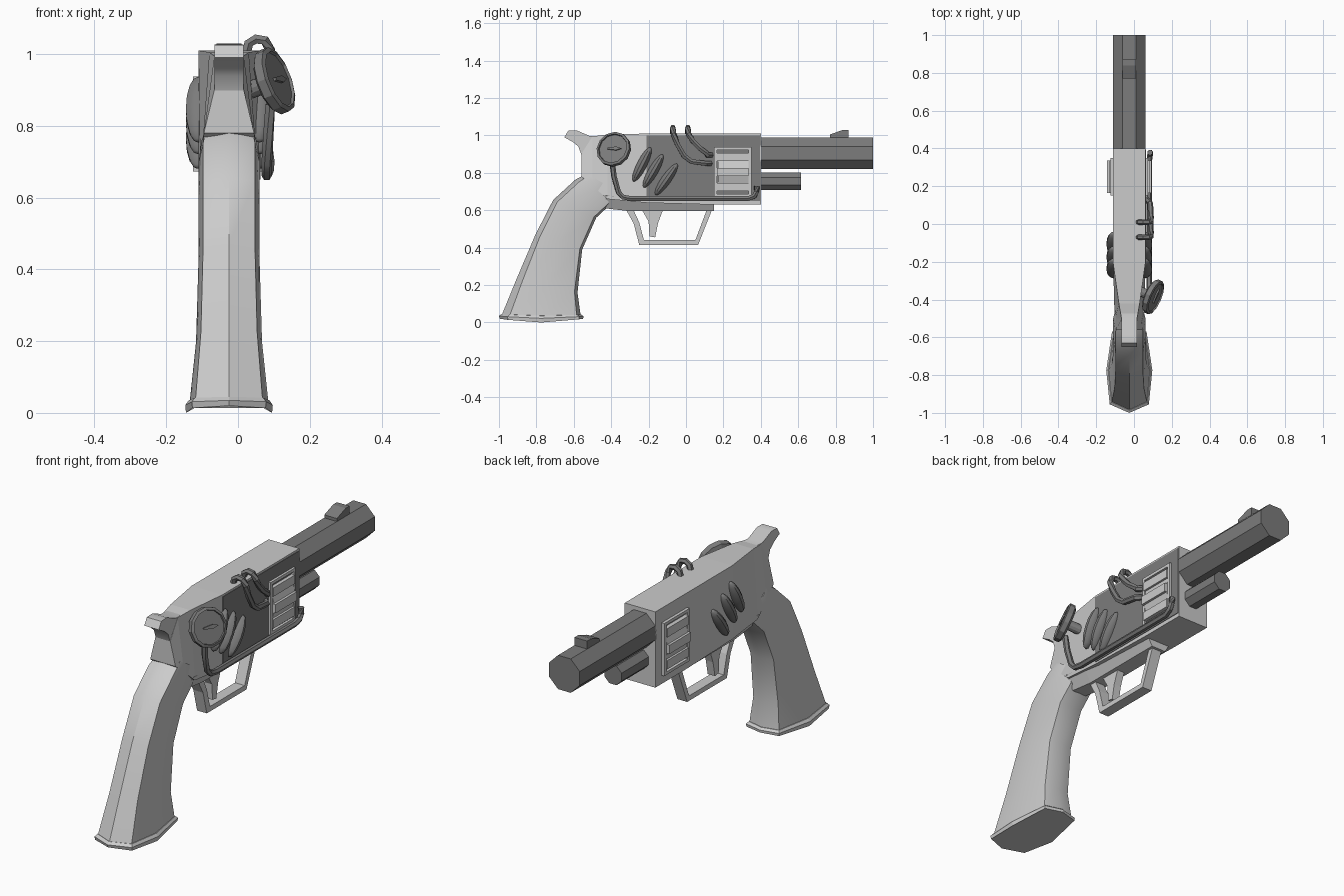
import bpy, bmesh, math
from mathutils import Vector, Matrix

if "Cube" in bpy.data.objects:
    bpy.data.objects.remove(bpy.data.objects["Cube"])

CX = -0.025  # middle plane of the frame


def material(name, v):
    m = bpy.data.materials.new(name)
    m.diffuse_color = (v, v, v, 1)
    m.use_nodes = True
    m.node_tree.nodes["Principled BSDF"].inputs["Base Color"].default_value = m.diffuse_color
    return m


LIGHT = material("light_grey", 0.6)
DARK = material("dark_grey", 0.2)


def finish(name, bm, mat, smooth=None):
    bmesh.ops.recalc_face_normals(bm, faces=bm.faces)
    me = bpy.data.meshes.new(name)
    bm.to_mesh(me)
    bm.free()
    ob = bpy.data.objects.new(name, me)
    bpy.context.collection.objects.link(ob)
    me.materials.append(mat)
    if smooth:
        bpy.ops.object.select_all(action='DESELECT')
        ob.select_set(True)
        bpy.context.view_layer.objects.active = ob
        bpy.ops.object.shade_smooth_by_angle(angle=math.radians(smooth))
    return ob


def loft(name, rings, mat, smooth=None):
    """Skin a list of equal length point rings and cap both ends."""
    bm = bmesh.new()
    vs = [[bm.verts.new(p) for p in r] for r in rings]
    n = len(rings[0])
    for a, b in zip(vs, vs[1:]):
        for i in range(n):
            j = (i + 1) % n
            bm.faces.new((a[i], a[j], b[j], b[i]))
    bm.faces.new(vs[0])
    bm.faces.new(vs[-1])
    return finish(name, bm, mat, smooth)


def plate(name, yz, x0, x1, mat, smooth=None):
    """Side outline extruded across x."""
    return loft(name, [[(x, y, z) for y, z in yz] for x in (x0, x1)], mat, smooth)


def rod(name, sides, r, y0, y1, z, mat, phase=0.5, rx=None):
    a = [2 * math.pi * (i + phase) / sides for i in range(sides)]
    return loft(name, [[(CX + (rx or r) * math.cos(t), y, z + r * math.sin(t)) for t in a]
                       for y in (y0, y1)], mat)


def tube(name, pts, r, mat, sides=6):
    """Round pipe following a path of points."""
    pts = [Vector(p) for p in pts]
    rings = []
    for i, p in enumerate(pts):
        d = (pts[min(i + 1, len(pts) - 1)] - pts[max(i - 1, 0)]).normalized()
        m = d.to_track_quat('Z', 'Y').to_matrix()
        rings.append([p + m @ Vector((r * math.cos(2 * math.pi * k / sides),
                                      r * math.sin(2 * math.pi * k / sides), 0))
                      for k in range(sides)])
    return loft(name, rings, mat, 40)


# Main body: y, top z, bottom z, top half width, bottom half width
body = [(0.4, 1.01, 0.63, 0.085, 0.085), (0.15, 1.01, 0.63, 0.085, 0.085),
        (-0.21, 1.01, 0.64, 0.085, 0.085), (-0.42, 1.005, 0.66, 0.055, 0.08),
        (-0.5, 0.995, 0.73, 0.041, 0.075), (-0.56, 0.9, 0.78, 0.041, 0.07)]
loft("body", [[(CX - b, y, lo), (CX + b, y, lo), (CX + t, y, hi), (CX - t, y, hi)]
              for y, hi, lo, t, b in body], LIGHT)

# Dark side cover on the right
plate("side_cover", [(0.395, 0.65), (0.395, 1.0), (-0.21, 1.0), (-0.21, 0.65)],
      CX + 0.08, CX + 0.088, DARK)

# Hammer spur at the back
plate("hammer", [(-0.65, 0.99), (-0.63, 1.025), (-0.585, 1.027), (-0.515, 0.997),
                 (-0.42, 1.0), (-0.45, 0.8), (-0.53, 0.78), (-0.55, 0.87),
                 (-0.575, 0.94), (-0.605, 0.965)], CX - 0.04, CX + 0.04, LIGHT, 40)

# Tapered underside
under = [(0.15, 0.595, 0.04), (-0.3, 0.595, 0.04), (-0.43, 0.61, 0.04)]
loft("underside", [[(CX - b, y, lo), (CX + b, y, lo), (CX + 0.08, y, lo + 0.07),
                    (CX - 0.08, y, lo + 0.07)] for y, lo, b in under], LIGHT)


# Grip: eight sided sections given by back point, front point and half width
def section(yb, zb, yf, zf, w, sag=0.0):
    out = []
    for f, s in ((0, 0), (0.1, 0.85), (0.5, 1), (0.95, 0.75),
                 (1, 0), (0.95, -0.75), (0.5, -1), (0.1, -0.85)):
        out.append((CX + s * w, yb + (yf - yb) * f,
                    zb + (zf - zb) * f - sag * math.sin(math.pi * f)))
    return out


loft("grip", [section(-0.985, 0.04, -0.563, 0.035, 0.11, 0.01),
              section(-0.905, 0.235, -0.58, 0.16, 0.092),
              section(-0.805, 0.47, -0.555, 0.39, 0.085),
              section(-0.71, 0.655, -0.48, 0.56, 0.085),
              section(-0.59, 0.765, -0.405, 0.63, 0.085),
              section(-0.53, 0.795, -0.40, 0.72, 0.077)], LIGHT, 35)
loft("grip_cap", [section(-0.985, 0.045, -0.56, 0.042, 0.112, 0.008),
                  section(-1.0, 0.035, -0.548, 0.033, 0.122, 0.012),
                  section(-0.995, 0.02, -0.55, 0.02, 0.12, 0.02)], LIGHT)

# Trigger guard and trigger
plate("trigger_guard", [(-0.33, 0.62), (-0.28, 0.53), (-0.25, 0.415), (0.065, 0.415),
                        (0.15, 0.63), (0.11, 0.6), (0.05, 0.44), (-0.225, 0.44),
                        (-0.25, 0.535), (-0.28, 0.6)], CX - 0.027, CX + 0.027, LIGHT)
plate("trigger", [(-0.24, 0.61), (-0.2, 0.54), (-0.195, 0.46), (-0.165, 0.455),
                  (-0.15, 0.53), (-0.12, 0.61)], CX - 0.02, CX + 0.02, LIGHT)

# Barrel, lower rod and sight
R8 = 0.085 / math.cos(math.pi / 8)
rod("barrel", 8, R8, 0.39, 1.0, 0.905, DARK)
rod("lower_rod", 8, 0.052, 0.39, 0.615, 0.755, DARK)
plate("front_sight", [(0.77, 0.98), (0.77, 1.005), (0.84, 1.03), (0.87, 1.03), (0.87, 0.98)],
      CX - 0.035, CX + 0.035, DARK)

# Revolving drum showing in a framed opening on both sides
rod("drum", 10, 0.125, 0.17, 0.335, 0.805, LIGHT, 0.0, 0.112)
for s, label in ((1, "right"), (-1, "left")):
    x0, x1 = CX + s * 0.08, CX + s * 0.1
    for part, y0, y1, z0, z1 in (("top", 0.15, 0.35, 0.922, 0.937), ("bottom", 0.15, 0.35, 0.673, 0.688),
                                 ("rear", 0.15, 0.165, 0.688, 0.922), ("fore", 0.335, 0.35, 0.688, 0.922)):
        plate(f"opening_{part}_{label}", [(y0, z0), (y1, z0), (y1, z1), (y0, z1)], x0, x1, LIGHT)
    # Ribs across the drum
    for z in (0.885, 0.805, 0.725):
        plate(f"drum_rib_{label}", [(0.165, z - 0.022), (0.335, z - 0.022),
                                    (0.335, z + 0.022), (0.165, z + 0.022)],
              x0, CX + s * (0.118 if z == 0.805 else 0.106), LIGHT)
    # Leaning oval fins
    for y, z, lean in ((-0.235, 0.845, 27), (-0.175, 0.81, 30), (-0.105, 0.765, 35)):
        bm = bmesh.new()
        bmesh.ops.create_uvsphere(bm, u_segments=10, v_segments=8, radius=1)
        bmesh.ops.transform(bm, verts=bm.verts, matrix=Matrix.Translation((CX + s * 0.085, y, z))
                            @ Matrix.Rotation(math.radians(-lean), 4, 'X')
                            @ Matrix.Diagonal((0.037, 0.027, 0.103, 1)))
        finish(f"fin_{label}", bm, DARK, 40)

# Tilted dial with a stem and needle
axis = Vector((0.87, -0.37, 0.33)).normalized()
turn = axis.to_track_quat('Z', 'Y').to_matrix()
hub = Vector((0.1, -0.385, 0.925))


def dial_ring(r, h, n=12):
    return [hub + turn @ Vector((r * math.cos(2 * math.pi * k / n),
                                 r * math.sin(2 * math.pi * k / n), h)) for k in range(n)]


loft("dial", [dial_ring(0.08, -0.02), dial_ring(0.095, -0.01), dial_ring(0.095, 0.015),
              dial_ring(0.082, 0.02), dial_ring(0.08, 0.012)], DARK)
loft("dial_stem", [dial_ring(0.025, -0.1), dial_ring(0.025, -0.015)], DARK)
side = axis.cross(Vector((0, 0, 1))).normalized()
side = -side if side.y < 0 else side
up = side.cross(axis)
outline = [side * a + up * b for a, b in ((-0.03, 0.004), (0.02, 0.01), (0.05, 0), (0.02, -0.01), (-0.03, -0.004))]
loft("dial_needle", [[hub + p + axis * h for p in outline] for h in (0.012, 0.02)], DARK)

# Long pipe under the cover and the two hoses over the top
tube("long_pipe", [(0.09, -0.395, 0.86), (0.085, -0.385, 0.78), (0.08, -0.36, 0.695), (0.08, -0.335, 0.67),
                   (0.08, -0.29, 0.662), (0.08, 0.33, 0.662), (0.085, 0.365, 0.675),
                   (0.087, 0.378, 0.70), (0.085, 0.378, 0.73)], 0.015, DARK)
for y, z, label in ((-0.07, 0.0, "rear"), (0.01, 0.045, "fore")):
    end = y + (0.2 if label == "rear" else 0.125)
    tube(f"hose_{label}", [(0.02, y, 0.99), (0.03, y, 1.03), (0.05, y, 1.042), (0.075, y, 1.038),
                           (0.09, y + 0.003, 1.01), (0.09, y + 0.025, 0.95 + z / 2),
                           (0.088, y + 0.06, 0.89 + z), (0.086, y + 0.1, 0.86 + z),
                           (0.083, end - 0.02, 0.85 + z), (0.06, end, 0.85 + z)], 0.015, DARK)
